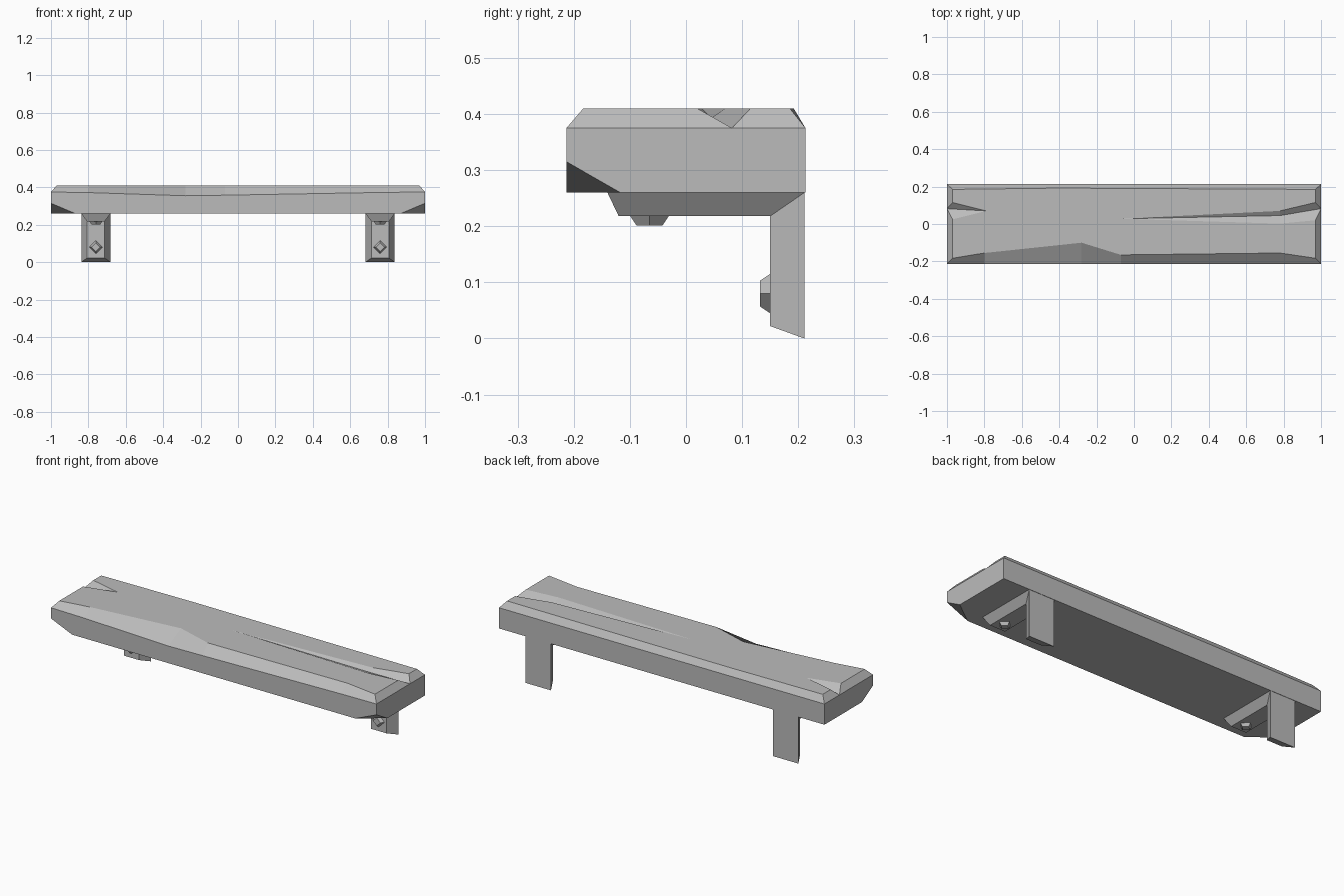
import bpy, bmesh
from mathutils import Vector, Matrix

cube = bpy.data.objects.get("Cube")
if cube:
    bpy.data.objects.remove(cube, do_unlink=True)

grey = bpy.data.materials.new("stone grey")
grey.use_nodes = True
grey.diffuse_color = (0.5, 0.5, 0.5, 1)
grey.node_tree.nodes["Principled BSDF"].inputs["Base Color"].default_value = (0.5, 0.5, 0.5, 1)


def finish(name, bm):
    bmesh.ops.recalc_face_normals(bm, faces=bm.faces)
    mesh = bpy.data.meshes.new(name)
    bm.to_mesh(mesh)
    bm.free()
    mesh.materials.append(grey)
    obj = bpy.data.objects.new(name, mesh)
    bpy.context.collection.objects.link(obj)
    return obj


# Plank: a box with an uneven bevel and two split ends
BOTTOM, RIM, TOP = 0.26, 0.375, 0.41
W, D = 1.0, 0.213


def build_plank():
    bm = bmesh.new()
    vert = lambda x, y, z=TOP: bm.verts.new((x, y, z))

    # Front edge, worn back near the middle
    rim_front = [vert(x, -D, z) for x, z in
                 [(-W, RIM), (-0.8, 0.372), (-0.28, 0.355), (-0.07, 0.358), (0.78, 0.373), (W, RIM)]]
    top_front = [vert(x, y) for x, y in
                 [(-0.97, -0.183), (-0.8, -0.155), (-0.28, -0.1), (-0.07, -0.165), (0.78, -0.155), (0.97, -0.183)]]
    # Back edge
    rim_back = [vert(x, D, RIM) for x in (W, -0.4, -W)]
    top_back = [vert(x, y) for x, y in [(0.97, 0.185), (-0.4, 0.192), (-0.97, 0.185)]]

    # Long split on the left end, short split on the right end
    l_valley, l_deep = vert(W, 0.082, RIM), vert(0.78, 0.045, 0.393)
    l_front, l_front_mid, l_tip, l_back_mid, l_back = [vert(x, y) for x, y in
        [(0.97, 0.02), (0.78, 0.002), (-0.06, 0.028), (0.78, 0.07), (0.97, 0.115)]]
    r_valley = vert(-W, 0.082, RIM)
    r_back, r_tip, r_front = vert(-0.97, 0.115), vert(-0.79, 0.07), vert(-0.97, 0.025)

    faces = [
        top_front + [l_front, l_front_mid, l_tip, l_back_mid, l_back] + top_back + [r_back, r_tip, r_front],
        [l_valley, l_deep, l_front_mid, l_front], [l_deep, l_tip, l_front_mid],
        [l_valley, l_back, l_back_mid, l_deep], [l_deep, l_back_mid, l_tip],
        [r_valley, r_front, r_tip], [r_valley, r_tip, r_back],
        [rim_front[-1], l_valley, l_front, top_front[-1]],
        [l_valley, rim_back[0], top_back[0], l_back],
        [rim_back[-1], r_valley, r_back, top_back[-1]],
        [r_valley, rim_front[0], top_front[0], r_front],
    ]
    for rim, top in ((rim_front, top_front), (rim_back, top_back)):
        for i in range(len(rim) - 1):
            faces.append([rim[i], rim[i + 1], top[i + 1], top[i]])

    # Sides and underside
    ring = rim_front + [l_valley] + rim_back + [r_valley]
    base = [vert(v.co.x, v.co.y, BOTTOM) for v in ring]
    for i in range(len(ring)):
        j = (i + 1) % len(ring)
        faces.append([base[i], base[j], ring[j], ring[i]])
    faces.append(base[::-1])
    for f in faces:
        bm.faces.new(f)
    bmesh.ops.recalc_face_normals(bm, faces=bm.faces)

    # Slice off the two lower front corners
    for s in (-1, 1):
        a, b, c = Vector((s * W, -D, 0.315)), Vector((s * W, -0.117, BOTTOM)), Vector((s * 0.87, -D, BOTTOM))
        normal = (b - a).cross(c - a)
        if normal.z > 0:
            normal.negate()
        bmesh.ops.bisect_plane(bm, geom=bm.verts[:] + bm.edges[:] + bm.faces[:], dist=1e-5,
                               plane_co=a, plane_no=normal, clear_outer=True)
        bmesh.ops.holes_fill(bm, edges=[e for e in bm.edges if e.is_boundary], sides=0)
    finish("plank", bm)


# Bracket: an L with bevelled sides, mitred at the corner
def build_bracket(name, cx):
    bm = bmesh.new()
    outer = [(-0.14, 0.26), (0.211, 0.26), (0.211, 0.0)]
    inner = [(-0.12, 0.218), (0.15, 0.218), (0.15, 0.022)]
    row = lambda pts, dx: [bm.verts.new((cx + dx, y, z)) for y, z in pts]
    ol, il, ir, orr = row(outer, -0.078), row(inner, -0.047), row(inner, 0.047), row(outer, 0.078)
    loop = [ol, il, ir, orr]
    for k in range(4):
        p, q = loop[k], loop[(k + 1) % 4]
        for i in range(2):
            bm.faces.new([p[i], p[i + 1], q[i + 1], q[i]])
    for i in (0, 2):
        bm.faces.new([r[i] for r in loop])
    finish(name, bm)


# Stud: a small four-sided tapered bolt head
def build_stud(name, location, turn):
    bm = bmesh.new()
    bmesh.ops.create_cone(bm, cap_ends=True, segments=4, radius1=0.035, radius2=0.023, depth=0.018,
                          matrix=Matrix.Translation(location) @ Matrix.Rotation(turn, 4, 'X'))
    finish(name, bm)


build_plank()
for side, x in (("left", 0.76), ("right", -0.76)):
    build_bracket(side + "_bracket", x)
    build_stud(side + "_arm_stud", (x, -0.065, 0.21), 3.14159)
    build_stud(side + "_leg_stud", (x, 0.141, 0.08), 1.5708)
